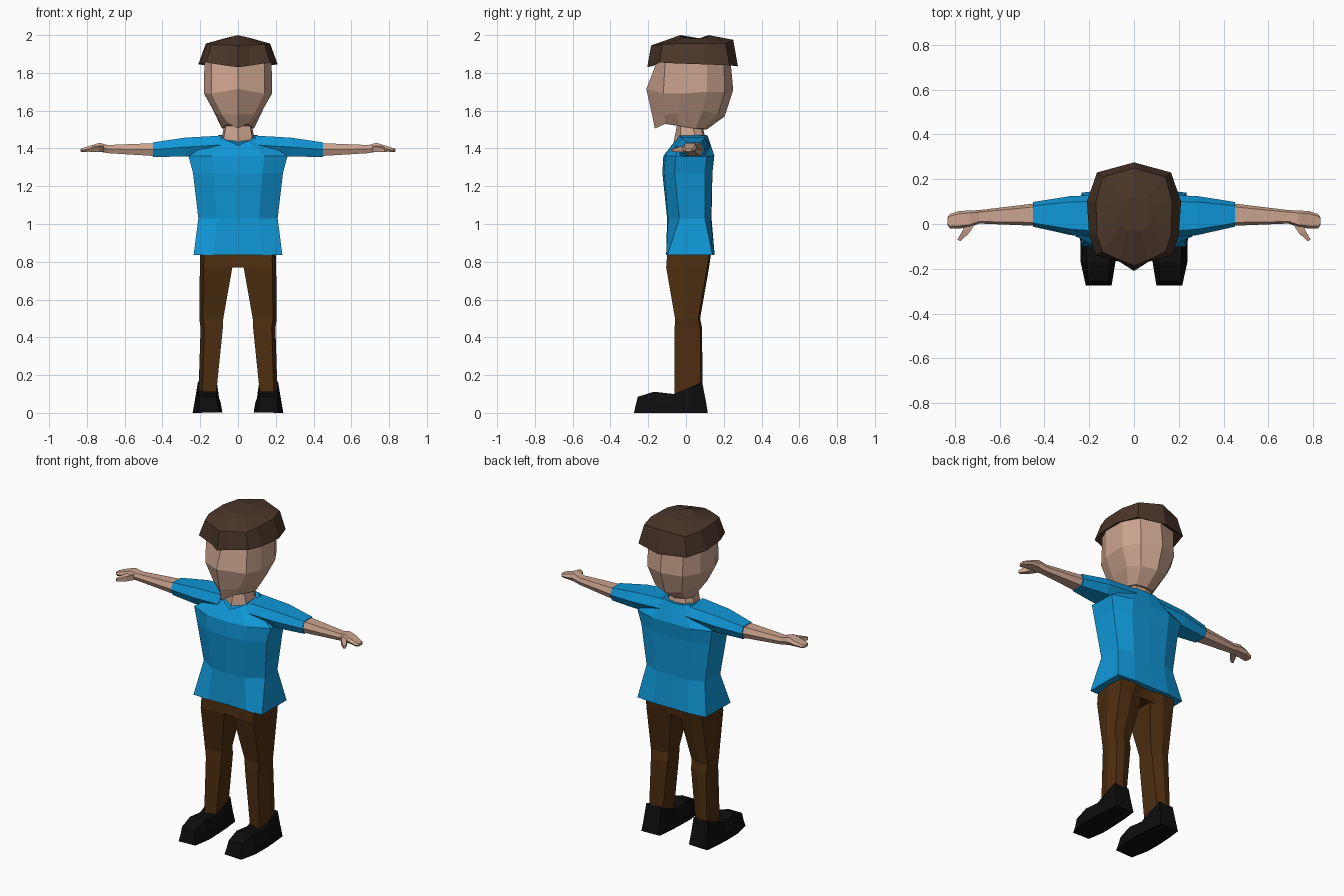
import bpy, bmesh


def material(name, rgb):
    m = bpy.data.materials.new(name)
    m.diffuse_color = (*rgb, 1)
    return m


skin = material("skin", (0.60, 0.37, 0.27))
blue = material("shirt_blue", (0.005, 0.31, 0.68))
brown = material("trouser_brown", (0.075, 0.027, 0.005))
hair = material("hair_brown", (0.07, 0.037, 0.023))
black = material("shoe_black", (0.004, 0.004, 0.004))


def loft(name, rings, mat, mirror=False, caps=(True, True)):
    """Bridge rings of equal length into one flat-shaded skin."""
    bm = bmesh.new()
    loops = [[bm.verts.new(p) for p in r] for r in rings]
    n = len(loops[0])
    for a, b in zip(loops, loops[1:]):
        for i in range(n):
            j = (i + 1) % n
            bm.faces.new((a[i], a[j], b[j], b[i]))
    for use, ring in zip(caps, (loops[0], loops[-1])):
        if use:
            bm.faces.new(ring)
    bmesh.ops.recalc_face_normals(bm, faces=bm.faces)
    me = bpy.data.meshes.new(name)
    bm.to_mesh(me)
    bm.free()
    me.materials.append(mat)
    ob = bpy.data.objects.new(name, me)
    bpy.context.collection.objects.link(ob)
    if mirror:
        ob.modifiers.new("mirror", 'MIRROR').use_mirror_merge = False
    return ob


def sym(half):
    """Close a half ring that runs from front centre to back centre."""
    return half + [(-x, y, z) for x, y, z in half[-2:0:-1]]


def level(z, pts):
    return sym([(x, y, z) for x, y in pts])


# Head
loft("head", [
    sym([(0, -.165, 1.505), (.05, -.11, 1.53), (.07, -.04, 1.52),
         (.085, .05, 1.505), (.06, .09, 1.505), (0, .11, 1.50)]),
    sym([(0, -.18, 1.58), (.085, -.115, 1.58), (.12, -.04, 1.585),
         (.13, .09, 1.60), (.09, .17, 1.58), (0, .205, 1.57)]),
    sym([(0, -.21, 1.715), (.14, -.12, 1.69), (.18, -.03, 1.69),
         (.178, .11, 1.70), (.12, .205, 1.70), (0, .25, 1.71)]),
    level(1.87, [(0, -.15), (.14, -.11), (.178, -.03),
                 (.175, .11), (.12, .20), (0, .235)])], skin)

# Hair: overhanging rim, sloped sides and low crown
loft("hair", [
    level(1.87, [(0, -.14), (.05, -.12), (.13, -.10), (.165, -.04),
                 (.165, .09), (.11, .19), (0, .22)]),
    sym([(0, -.205, 1.83), (.06, -.17, 1.838), (.17, -.14, 1.855),
         (.20, -.05, 1.85), (.21, .10, 1.845), (.165, .23, 1.84), (0, .275, 1.835)]),
    sym([(0, -.185, 1.945), (.06, -.162, 1.948), (.14, -.125, 1.95),
         (.165, -.05, 1.955), (.17, .10, 1.955), (.14, .21, 1.955), (0, .25, 1.975)]),
    sym([(0, -.03, 2.0), (.03, -.03, 1.992), (.06, -.01, 1.985),
         (.07, .03, 1.983), (.07, .07, 1.983), (.05, .11, 1.988), (0, .12, 2.0)])], hair)

# Neck
loft("neck", [
    level(1.39, [(0, -.075), (.08, -.03), (.095, .05), (.06, .10), (0, .11)]),
    level(1.46, [(0, -.06), (.075, -.03), (.085, .05), (.06, .09), (0, .10)]),
    level(1.54, [(0, -.045), (.06, -.03), (.07, .03), (.05, .075), (0, .085)])], skin)

# Shirt body, from hem to collar
loft("shirt_body", [
    level(.835, [(0, -.10), (.13, -.105), (.235, -.10), (.235, .14), (.12, .152), (0, .15)]),
    level(1.03, [(0, -.10), (.11, -.095), (.21, -.035), (.20, .10), (.11, .132), (0, .135)]),
    level(1.27, [(0, -.125), (.13, -.115), (.238, -.06), (.235, .10), (.13, .14), (0, .14)]),
    level(1.36, [(0, -.12), (.14, -.11), (.262, -.055), (.255, .11), (.13, .15), (0, .15)]),
    sym([(0, -.075, 1.415), (.05, -.06, 1.438), (.10, -.02, 1.465),
         (.10, .07, 1.472), (.07, .105, 1.472), (0, .115, 1.467)])], blue)


def arm_ring(x, y0, y1, z0, z1):
    """Six-sided arm section with a ridge along front and back."""
    zm = (z0 + z1) / 2
    d = (y1 - y0) * .15
    return [(x, y0, zm), (x, y0 + d, z0), (x, y1 - d, z0),
            (x, y1, zm), (x, y1 - d, z1), (x, y0 + d, z1)]


# Sleeves, arms and hands
loft("sleeve", [arm_ring(.09, -.065, .13, 1.37, 1.468),
                arm_ring(.28, -.05, .125, 1.357, 1.457),
                arm_ring(.45, -.012, .098, 1.355, 1.432)], blue, True)
loft("forearm", [arm_ring(.44, -.008, .092, 1.36, 1.428),
                 arm_ring(.69, .002, .062, 1.375, 1.418)], skin, True)
loft("hand", [arm_ring(.69, .002, .062, 1.375, 1.418),
              arm_ring(.735, -.015, .06, 1.383, 1.43),
              arm_ring(.78, -.02, .058, 1.385, 1.415),
              arm_ring(.82, -.02, .045, 1.38, 1.402),
              arm_ring(.833, -.005, .03, 1.383, 1.398)], skin, True)
loft("thumb", [[(.70, .015, 1.38), (.75, .0, 1.38), (.75, .0, 1.415), (.70, .015, 1.415)],
               [(.735, -.04, 1.38), (.768, -.035, 1.38), (.768, -.035, 1.41), (.735, -.04, 1.41)],
               [(.775, -.077, 1.382), (.788, -.07, 1.382), (.788, -.07, 1.398), (.775, -.077, 1.398)]],
     skin, True)

# Trousers
loft("trouser_waist", [
    level(.77, [(0, -.095), (.18, -.10), (.2, .02), (.19, .11), (0, .11)]),
    level(.88, [(0, -.085), (.17, -.085), (.19, .02), (.18, .12), (0, .12)])], brown)


def leg_ring(z, xi, xo, y0, y1):
    ym = (y0 + y1) / 2
    return [(xi, y0 + .012, z), (xo - .02, y0, z), (xo, ym, z),
            (xo - .01, y1 - .01, z), ((xi + xo) / 2, y1, z), (xi, y1 - .02, z)]


loft("trouser_leg", [leg_ring(.84, .0, .20, -.10, .132),
                     leg_ring(.77, .03, .202, -.105, .122),
                     leg_ring(.50, .078, .205, -.058, .075),
                     leg_ring(.45, .08, .198, -.06, .085),
                     leg_ring(.08, .118, .21, -.06, .088)], brown, True)


def shoe_ring(y, b0, b1, t0, t1, z, lean=0):
    zm = z * .45
    return [(b0, y, .003), (b1, y, .0), (b1 - .008, y - lean * .4, zm),
            (t1, y - lean, z), (t0, y - lean, z), (b0 + .008, y - lean * .4, zm)]


# Shoes, from toe to heel
loft("shoe", [shoe_ring(-.275, .10, .215, .115, .205, .085, -.02),
              shoe_ring(-.17, .083, .238, .11, .21, .112),
              shoe_ring(-.065, .085, .24, .11, .213, .10),
              shoe_ring(.02, .09, .235, .108, .217, .135),
              shoe_ring(.115, .10, .225, .112, .212, .165, .03)], black, True)
